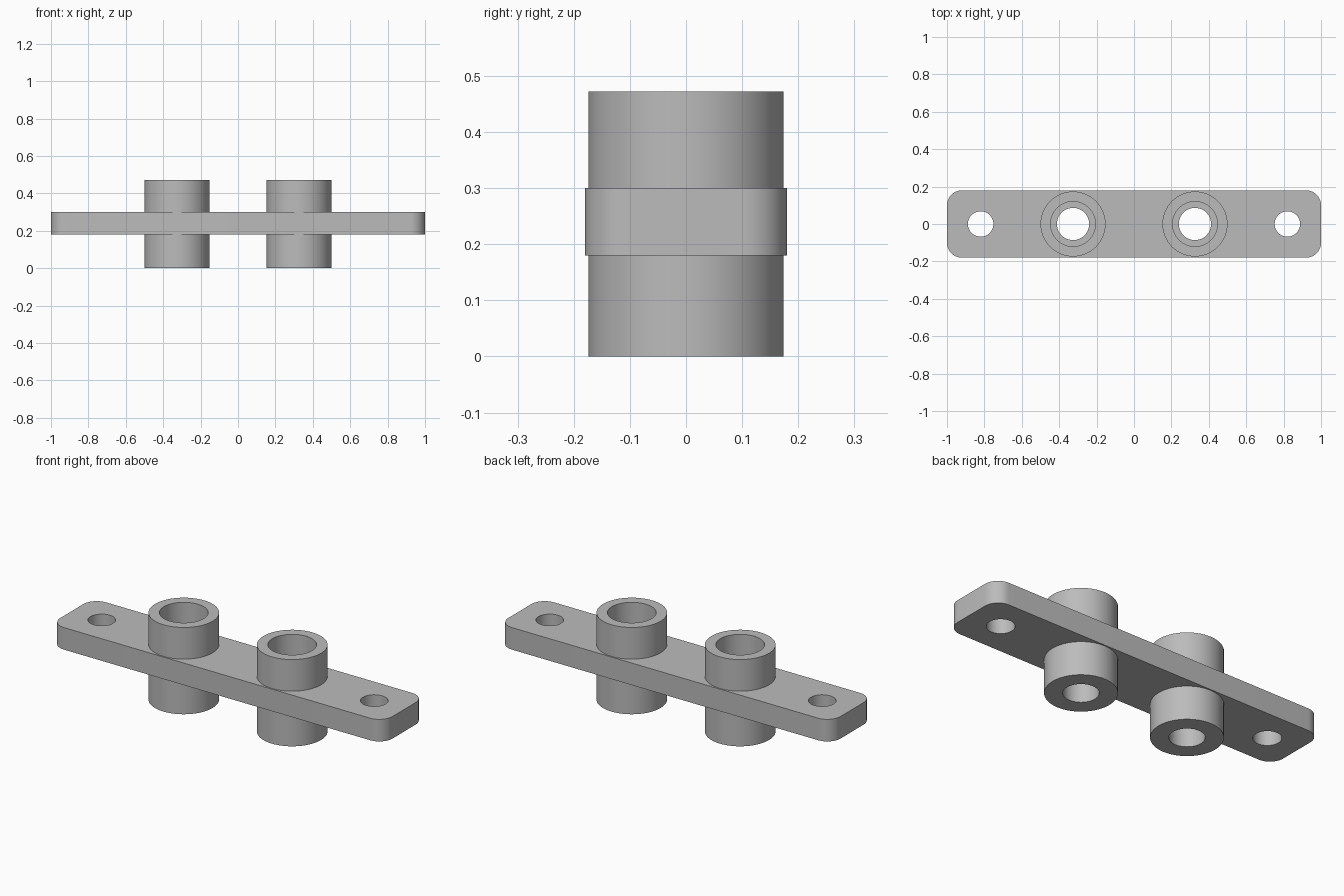
import bpy
import bmesh
from math import cos, sin, pi

default = bpy.data.objects.get("Cube")
if default:
    bpy.data.objects.remove(default, do_unlink=True)

grey = bpy.data.materials.new("plain grey")
grey.use_nodes = True
grey.diffuse_color = (0.5, 0.5, 0.5, 1)
grey.node_tree.nodes["Principled BSDF"].inputs["Base Color"].default_value = (0.5, 0.5, 0.5, 1)

SIDES = 64
PLATE_LOW, PLATE_HIGH, TOP = 0.18, 0.30, 0.472


def add_object(name, bm):
    bmesh.ops.recalc_face_normals(bm, faces=bm.faces)
    mesh = bpy.data.meshes.new(name)
    bm.to_mesh(mesh)
    bm.free()
    mesh.materials.append(grey)
    obj = bpy.data.objects.new(name, mesh)
    bpy.context.collection.objects.link(obj)
    return obj


def prism(name, outline, low, high):
    """Extrude a flat outline between two heights."""
    bm = bmesh.new()
    base = bm.faces.new([bm.verts.new((x, y, low)) for x, y in outline])
    raised = bmesh.ops.extrude_face_region(bm, geom=[base])["geom"]
    verts = [v for v in raised if isinstance(v, bmesh.types.BMVert)]
    bmesh.ops.translate(bm, verts=verts, vec=(0, 0, high - low))
    return add_object(name, bm)


def circle(cx, radius):
    return [(cx + radius * cos(2 * pi * i / SIDES), radius * sin(2 * pi * i / SIDES))
            for i in range(SIDES)]


def rounded_rectangle(half_x, half_y, radius, steps=12):
    points = []
    for k, (sx, sy) in enumerate([(1, 1), (-1, 1), (-1, -1), (1, -1)]):
        for i in range(steps + 1):
            a = (k + i / steps) * pi / 2
            points.append((sx * (half_x - radius) + radius * cos(a),
                           sy * (half_y - radius) + radius * sin(a)))
    return points


def lathe(name, profile, cx):
    """Revolve a closed (radius, height) profile about a vertical axis."""
    bm = bmesh.new()
    rings = [[bm.verts.new((x, y, z)) for x, y in circle(0, r)] for r, z in profile]
    for a, b in zip(rings, rings[1:] + rings[:1]):
        for i in range(SIDES):
            j = (i + 1) % SIDES
            bm.faces.new((a[i], a[j], b[j], b[i]))
    obj = add_object(name, bm)
    obj.location.x = cx
    return obj


def smooth(obj):
    bpy.ops.object.select_all(action="DESELECT")
    obj.select_set(True)
    bpy.context.view_layer.objects.active = obj
    bpy.ops.object.shade_smooth_by_angle(angle=pi / 6)


# Mounting plate with screw holes and seats for the bushings
plate = prism("mounting_plate", rounded_rectangle(1.0, 0.18, 0.08), PLATE_LOW, PLATE_HIGH)
for side in (-1, 1):
    for x, radius in ((0.82, 0.068), (0.326, 0.15)):
        cutter = prism("hole_cutter", circle(side * x, radius), PLATE_LOW - 0.1, PLATE_HIGH + 0.1)
        cutter.hide_render = True
        bpy.context.view_layer.objects.active = plate
        cut = plate.modifiers.new("hole", "BOOLEAN")
        cut.operation = "DIFFERENCE"
        cut.solver = "EXACT"
        cut.object = cutter
        bpy.ops.object.modifier_apply(modifier=cut.name)
        bpy.data.objects.remove(cutter, do_unlink=True)
smooth(plate)

# Stepped bushings: narrow bore below, wider counterbore above
bushing_profile = [(0.086, 0), (0.174, 0), (0.174, TOP),
                   (0.12, TOP), (0.12, PLATE_LOW), (0.086, PLATE_LOW)]
for name, x in (("right_bushing", -0.326), ("left_bushing", 0.326)):
    smooth(lathe(name, bushing_profile, x))
